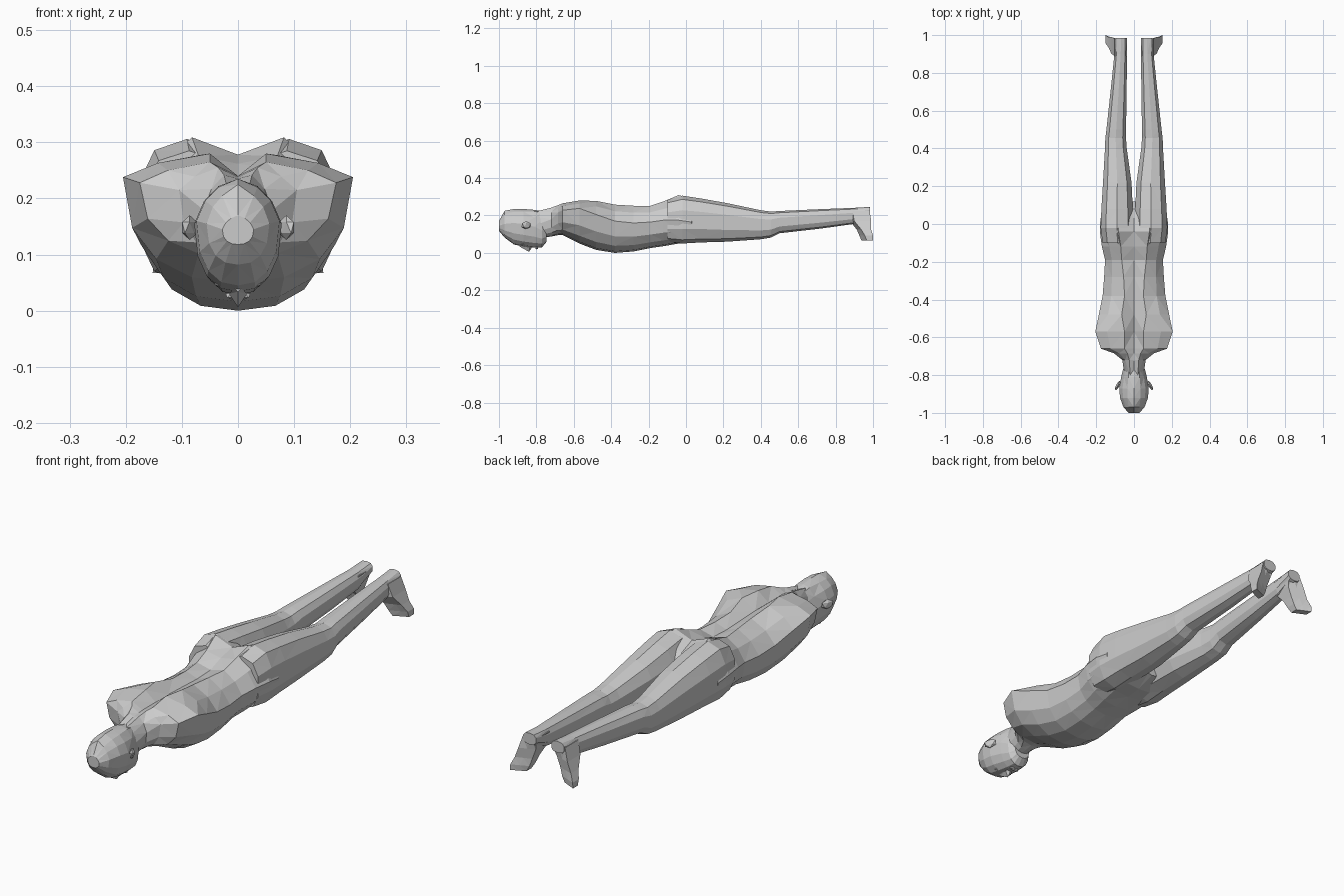
import bpy, bmesh, math
from mathutils import Matrix, Vector


def finish(name, bm, merge):
    # shared ending: flat faceted mesh, mirrored to the other side
    bmesh.ops.recalc_face_normals(bm, faces=bm.faces)
    me = bpy.data.meshes.new(name)
    bm.to_mesh(me)
    bm.free()
    ob = bpy.data.objects.new(name, me)
    bpy.context.collection.objects.link(ob)
    m = ob.modifiers.new("mirror", 'MIRROR')
    m.use_mirror_merge = merge
    m.merge_threshold = 0.0005
    return ob


def loft(name, rings, closed):
    # closed rings make a solid limb; open half rings end on x = 0
    bm = bmesh.new()
    vs = [[bm.verts.new(p) for p in r] for r in rings]
    n = len(rings[0])
    for a, b in zip(vs, vs[1:]):
        for i in range(n if closed else n - 1):
            j = (i + 1) % n
            bm.faces.new((a[i], a[j], b[j], b[i]))
    if closed:
        bm.faces.new(vs[0])
        bm.faces.new(vs[-1])
        bmesh.ops.recalc_face_normals(bm, faces=bm.faces)
    else:
        # end caps as fans so no face lies on the mirror plane
        for r in (vs[0], vs[-1]):
            for i in range(1, n - 1):
                bm.faces.new((r[0], r[i], r[i + 1]))
    bmesh.ops.triangulate(bm, faces=bm.faces)
    return finish(name, bm, not closed)


def power(v, e):
    return math.copysign(abs(v) ** e, v)


def half_section(y, w, zw, zs, xr, zr, zf, e=0.85):
    # spine, back ridge, flank, then a rounded front down to the centre line
    pts = [(0, y, zs), (xr, y, zr),
           (xr + (w - xr) * 0.6, y, zr + (zw - zr) * 0.4), (w, y, zw)]
    for a in (25, 48, 70, 90):
        t = math.radians(a)
        pts.append((w * power(math.cos(t), e) if a < 90 else 0, y,
                    zw + (zf - zw) * power(math.sin(t), e)))
    return pts


def oval(x0, x1, z0, z1, y, n=10, e=0.85):
    out = []
    for i in range(n):
        t = 2 * math.pi * i / n + math.pi / 2
        out.append(((x0 + x1) / 2 + (x1 - x0) / 2 * power(math.cos(t), e), y,
                    (z0 + z1) / 2 + (z1 - z0) / 2 * power(math.sin(t), e)))
    return out


def blob(name, loc, size, rot=0.0):
    bm = bmesh.new()
    bmesh.ops.create_icosphere(bm, subdivisions=1, radius=1, matrix=Matrix.Translation(Vector(loc))
                               @ Matrix.Rotation(rot, 4, 'Z') @ Matrix.Diagonal((*size, 1)))
    return finish(name, bm, False)


# torso and neck: y, half width, flank z, spine z, ridge x, ridge z, front z
torso = [
    (-0.80, .050, .15, .215, .020, .222, .075),
    (-0.72, .062, .18, .235, .025, .242, .088),
    (-0.685, .105, .215, .238, .035, .255, .095),
    (-0.66, .175, .228, .240, .050, .265, .095),
    (-0.57, .205, .238, .240, .050, .280, .050),
    (-0.48, .186, .205, .240, .065, .278, .016),
    (-0.38, .166, .170, .236, .050, .258, .000),
    (-0.28, .158, .160, .232, .055, .252, .008),
    (-0.19, .153, .165, .236, .065, .252, .026),
    (-0.12, .170, .175, .262, .070, .275, .036),
    (-0.04, .181, .175, .278, .082, .309, .050),
    (0.03, .178, .165, .250, .084, .290, .058),
    (0.12, .050, .150, .185, .040, .200, .085),
]
loft("torso", [half_section(*r) for r in torso], False)

# head: same half section, crown to jaw
head = [
    (-1.0, .028, .145, .170, .012, .165, .118),
    (-0.97, .056, .155, .225, .028, .205, .082),
    (-0.92, .074, .160, .235, .035, .220, .045),
    (-0.87, .078, .155, .235, .035, .222, .034),
    (-0.81, .068, .140, .230, .030, .222, .028),
    (-0.77, .058, .120, .222, .028, .215, .030),
    (-0.745, .040, .110, .205, .020, .200, .060),
]
loft("head", [half_section(*r) for r in head], False)

# nose, a half wedge mirrored across the face
loft("nose", [[(0, -.89, .045), (.006, -.89, .040), (0, -.89, .034)],
              [(0, -.835, .040), (.016, -.835, .030), (0, -.84, .006)],
              [(0, -.825, .040), (.010, -.825, .034), (0, -.825, .026)]], False)

# face details
blob("lips", (.008, -.798, .027), (.016, .009, .008))
blob("eye", (.031, -.872, .050), (.013, .010, .010))
blob("ear", (.086, -.855, .148), (.010, .030, .022), 0.45)

# legs: inner x, outer x, bottom z, top z, y
leg = [
    (.004, .170, .060, .285, -.10),
    (.002, .180, .050, .306, -.02),
    (.003, .176, .056, .291, .08),
    (.010, .167, .060, .266, .22),
    (.036, .156, .073, .228, .40),
    (.040, .154, .082, .221, .455),
    (.040, .148, .105, .224, .50),
    (.037, .124, .130, .234, .72),
    (.036, .105, .155, .241, .90),
    (.036, .100, .195, .246, .985),
]
loft("leg", [oval(*r, e=0.8) for r in leg], True)

# foot: toes point down and splay outward (z, centre x, half x, y front, y back, skew)
foot = [(.225, .070, .032, .890, .982, 0), (.170, .085, .034, .888, .978, .012),
        (.125, .102, .034, .925, .978, .012), (.092, .115, .036, .942, .985, .015),
        (.067, .122, .030, .952, .985, .014)]
loft("foot", [[(cx + h * sx, y1 if sy > 0 else y0, z) if k else
               (cx + h * sx, (y1 if sy > 0 else y0) + sk * sx, z)
               for sx, sy, k in ((-1, -1, 0), (.3, -1, 0), (1, -.9, 0),
                                 (1, 1, 0), (0, 1, 0), (-1, 1, 0))]
              for z, cx, h, y0, y1, sk in foot], True)
